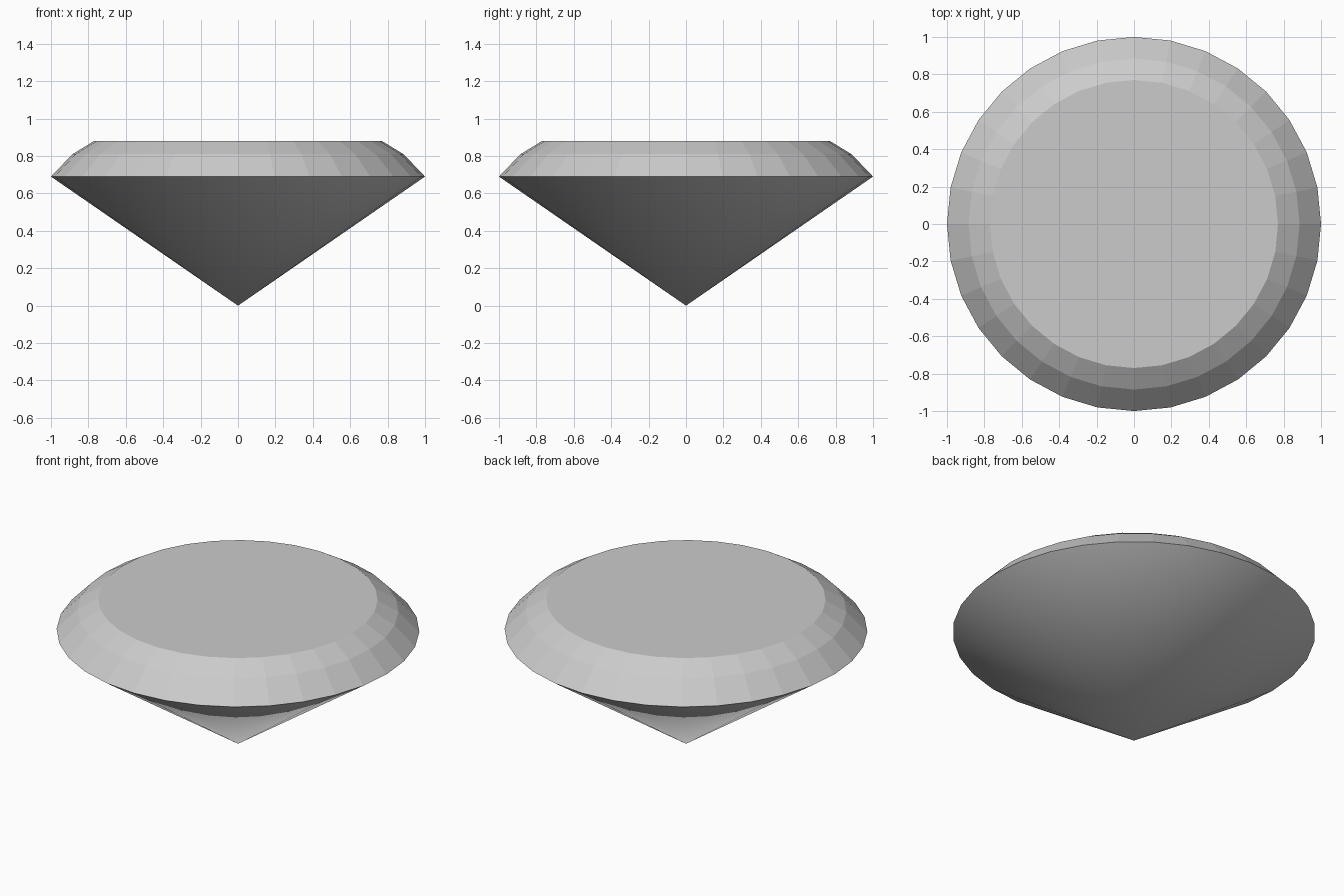
import bpy
import bmesh
from math import cos, sin, pi

if "Cube" in bpy.data.objects:
    bpy.data.objects.remove(bpy.data.objects["Cube"])

SIDES = 32
# (radius, height) of the girdle, crown break and table edge
PROFILE = [(1.0, 0.69), (0.885, 0.81), (0.77, 0.88)]

bm = bmesh.new()

# Rings of the cut stone
rings = [[bm.verts.new((r * cos(2 * pi * i / SIDES), r * sin(2 * pi * i / SIDES), z))
          for i in range(SIDES)] for r, z in PROFILE]
tip = bm.verts.new((0, 0, 0))

for i in range(SIDES):
    j = (i + 1) % SIDES
    # Smooth pavilion cone below the girdle
    bm.faces.new((tip, rings[0][j], rings[0][i])).smooth = True
    # Flat crown facets, two rows
    for low, high in zip(rings, rings[1:]):
        bm.faces.new((low[i], low[j], high[j], high[i]))

# Flat table on top
bm.faces.new(rings[-1])

bm.normal_update()
mesh = bpy.data.meshes.new("cut_gem")
bm.to_mesh(mesh)
bm.free()
gem = bpy.data.objects.new("cut_gem", mesh)
bpy.context.collection.objects.link(gem)
